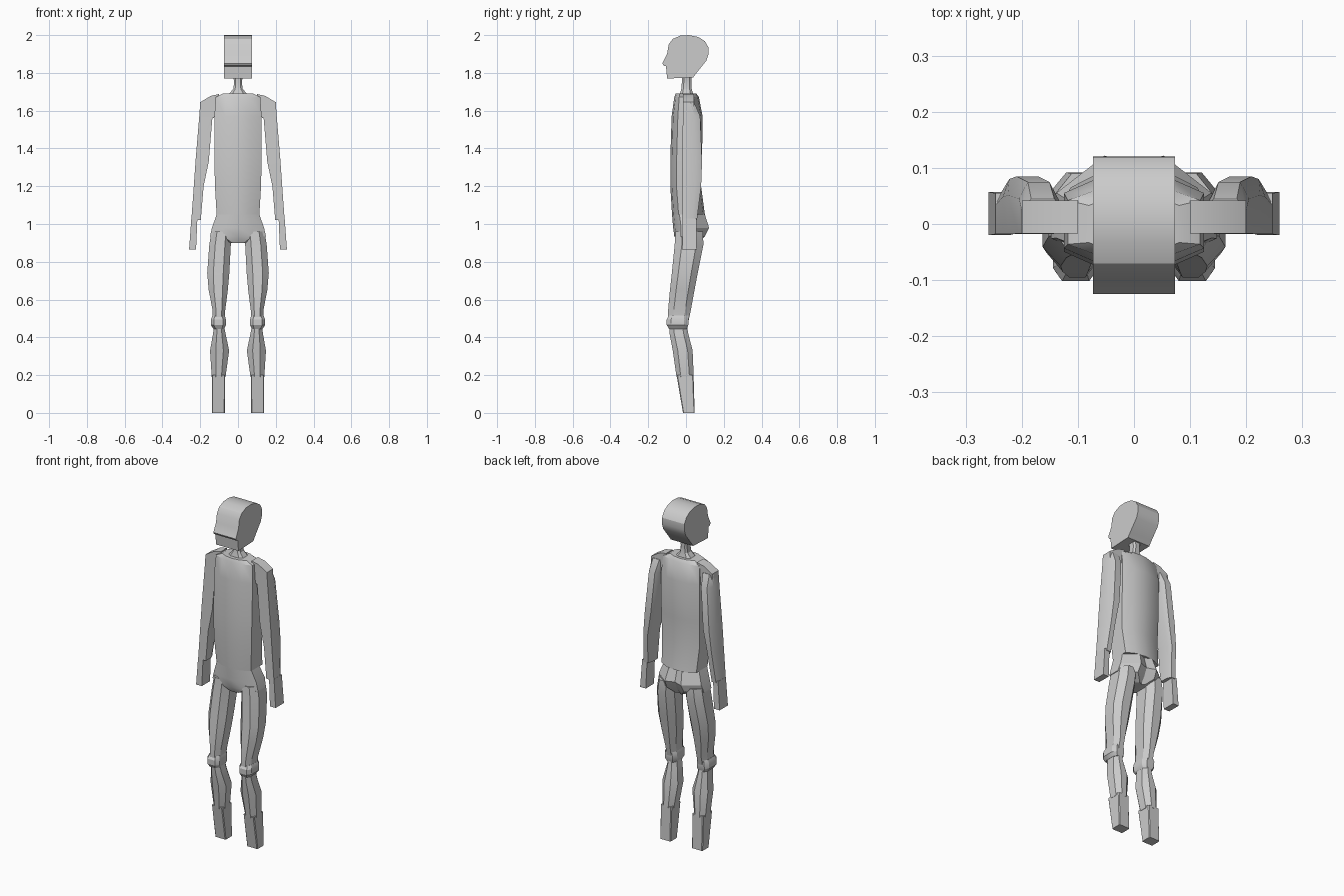
import bpy, bmesh, math

skin = bpy.data.materials.new("light grey")
skin.diffuse_color = (0.6, 0.6, 0.6, 1)

# Cross-sections in unit coordinates
TRUNK = [(-1, -.6), (-.55, -.9), (0, -1), (.55, -.9), (1, -.6),
         (1, .6), (.55, .9), (0, 1), (-.55, .9), (-1, .6)]
PELVIS = [(-1, -.55), (-.55, -.9), (0, -1), (.55, -.9), (1, -.55),
          (1, .3), (.38, 1), (0, .8), (-.38, 1), (-1, .3)]
ARM = [(-1, -1), (1, -1), (1, .35), (.55, 1), (-.55, 1), (-1, .35)]
BOX = [(-1, -1), (1, -1), (1, 1), (-1, 1)]


def octagon(cx, cy):
    a, b = 1 - cx, 1 - cy
    return [(-a, -1), (a, -1), (1, -b), (1, b), (a, 1), (-a, 1), (-1, b), (-1, -b)]


def finish(name, bm):
    bmesh.ops.recalc_face_normals(bm, faces=bm.faces)
    me = bpy.data.meshes.new(name)
    bm.to_mesh(me)
    bm.free()
    me.materials.append(skin)
    ob = bpy.data.objects.new(name, me)
    bpy.context.collection.objects.link(ob)
    bpy.ops.object.select_all(action='DESELECT')
    ob.select_set(True)
    bpy.context.view_layer.objects.active = ob
    bpy.ops.object.shade_smooth_by_angle(angle=math.radians(28))
    return ob


def loft(name, section, rings, side=1):
    """Skin a section through rings of (x0, x1, y0, y1, z)."""
    bm = bmesh.new()
    loops = []
    for x0, x1, y0, y1, z in rings:
        loops.append([bm.verts.new((side * ((x0 + x1) / 2 + u * (x1 - x0) / 2),
                                    (y0 + y1) / 2 + v * (y1 - y0) / 2, z))
                      for u, v in section])
    n = len(section)
    for a, b in zip(loops, loops[1:]):
        for i in range(n):
            j = (i + 1) % n
            bm.faces.new((a[i], a[j], b[j], b[i]))
    bm.faces.new(loops[0])
    bm.faces.new(loops[-1])
    return finish(name, bm)


# Head: side profile extruded across x
profile = [(-.03, 1.997), (-.07, 1.98), (-.092, 1.95), (-.1, 1.9), (-.125, 1.85),
           (-.118, 1.838), (-.106, 1.835), (-.1, 1.77), (.038, 1.776), (.06, 1.805),
           (.108, 1.865), (.12, 1.9), (.119, 1.935), (.1, 1.968), (.065, 1.99), (.015, 2.0)]
bm = bmesh.new()
face = bm.faces.new([bm.verts.new((-.073, y, z)) for y, z in profile])
ext = bmesh.ops.extrude_face_region(bm, geom=[face], use_keep_orig=True)
for v in ext["geom"]:
    if isinstance(v, bmesh.types.BMVert):
        v.co.x = .073
finish("head", bm)

# Neck flaring into the shoulders
loft("neck", octagon(.4, .4), [(-.055, .055, -.035, .04, 1.68), (-.025, .025, -.025, .03, 1.715),
                               (-.02, .02, -.022, .03, 1.75), (-.025, .025, -.022, .03, 1.78)])

# Torso
loft("torso", TRUNK, [(-.08, .08, -.055, .055, 1.69), (-.118, .118, -.062, .068, 1.672),
                      (-.125, .125, -.076, .088, 1.57), (-.125, .125, -.083, .085, 1.35),
                      (-.122, .122, -.083, .08, 1.2), (-.113, .113, -.074, .1, 1.05)])

# Pelvis
loft("pelvis", PELVIS, [(-.113, .113, -.074, .1, 1.05), (-.138, .138, -.068, .122, .98),
                        (-.148, .148, -.062, .1, .935), (-.05, .05, -.045, .07, .9)])

for side, label in ((1, "left"), (-1, "right")):
    # Shoulder cap sloping outwards
    bm = bmesh.new()
    ends = [[bm.verts.new((side * x, y, z)) for x, z in
             ((.1, 1.688), (.145, 1.678), (.2, 1.645), (.2, 1.56), (.13, 1.56), (.1, 1.6))]
            for y in (-.017, .042)]
    for e in ends:
        bm.faces.new(e)
    for i in range(6):
        j = (i + 1) % 6
        bm.faces.new((ends[0][i], ends[0][j], ends[1][j], ends[1][i]))
    finish(label + "_shoulder", bm)
    # Arm and hand
    loft(label + "_arm", ARM, [(.125, .2, -.017, .045, 1.64), (.135, .205, -.017, .075, 1.57),
                               (.155, .225, -.018, .085, 1.33), (.182, .234, -.018, .08, 1.2),
                               (.197, .247, -.018, .058, 1.02)], side)
    loft(label + "_hand", BOX, [(.215, .247, -.018, .055, 1.03),
                                (.222, .259, -.02, .057, .865)], side)
    # Thigh
    loft(label + "_thigh", octagon(.55, .5), [(.035, .14, -.055, .09, .96), (.038, .152, -.06, .092, .89),
                                              (.046, .163, -.075, .062, .74), (.054, .155, -.085, .045, .65),
                                              (.068, .134, -.095, .025, .54), (.07, .134, -.095, .012, .48)], side)
    # Knee band
    loft(label + "_knee", octagon(.4, .4), [(.07, .135, -.09, .01, .515), (.064, .144, -.102, .014, .495),
                                            (.064, .144, -.102, .012, .465), (.074, .13, -.09, .005, .445)], side)
    # Calf and ankle
    loft(label + "_calf", octagon(.6, .5), [(.076, .126, -.09, .004, .47), (.066, .132, -.087, .012, .42),
                                            (.047, .148, -.07, .035, .33), (.066, .139, -.05, .041, .19)], side)
    loft(label + "_foot", octagon(.12, .12), [(.068, .138, -.05, .04, .2),
                                              (.069, .138, -.016, .046, 0)], side)
